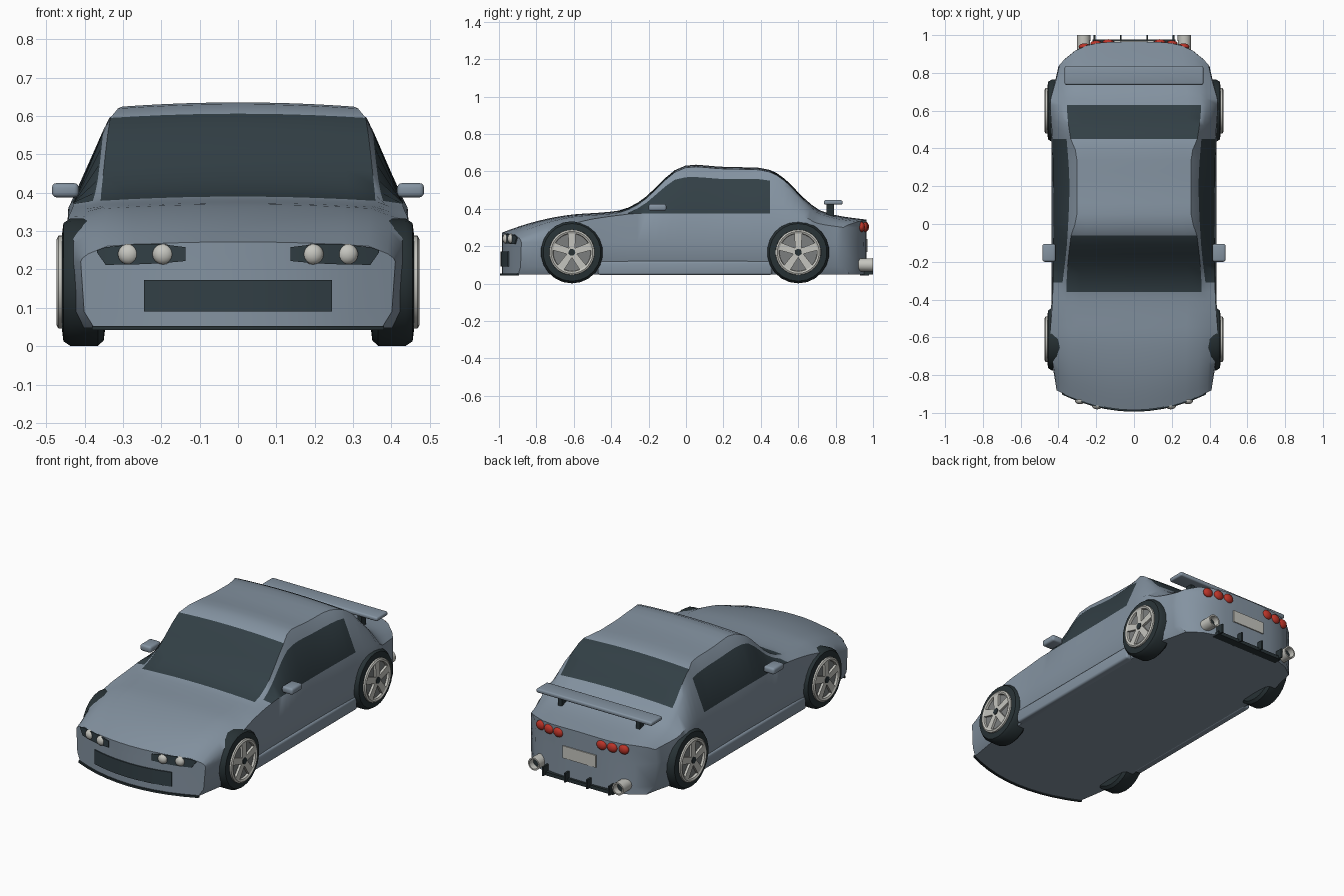
import bpy, bmesh, math
from mathutils import Matrix, Vector

if "Cube" in bpy.data.objects:
    bpy.data.objects.remove(bpy.data.objects["Cube"])


def material(name, rgb):
    m = bpy.data.materials.new(name)
    m.diffuse_color = (*rgb, 1)
    m.use_nodes = True
    m.node_tree.nodes["Principled BSDF"].inputs["Base Color"].default_value = m.diffuse_color
    return m


PAINT = material("blue_grey_paint", (0.23, 0.29, 0.355))
GLASS = material("dark_glass", (0.032, 0.05, 0.06))
RUBBER = material("black_rubber", (0.021, 0.032, 0.036))
SILVER = material("light_silver", (0.56, 0.56, 0.52))
RECESS = material("wheel_recess", (0.2, 0.21, 0.21))
RED = material("red_lamp", (0.5, 0.035, 0.022))


def finish(name, bm, mats, angle=35):
    bmesh.ops.recalc_face_normals(bm, faces=bm.faces)
    me = bpy.data.meshes.new(name)
    bm.to_mesh(me)
    bm.free()
    ob = bpy.data.objects.new(name, me)
    bpy.context.collection.objects.link(ob)
    for m in mats:
        me.materials.append(m)
    bpy.context.view_layer.objects.active = ob
    ob.select_set(True)
    bpy.ops.object.shade_smooth_by_angle(angle=math.radians(angle))
    ob.select_set(False)
    return ob


def curve(keys, y):
    """Smooth, non-overshooting interpolation of (y, value) keys."""
    n = len(keys)
    if y <= keys[0][0]:
        return keys[0][1]
    if y >= keys[-1][0]:
        return keys[-1][1]
    s = [(keys[i + 1][1] - keys[i][1]) / (keys[i + 1][0] - keys[i][0]) for i in range(n - 1)]
    t = [s[0]] + [0 if a * b <= 0 else 2 * a * b / (a + b) for a, b in zip(s, s[1:])] + [s[-1]]
    i = max(k for k in range(n - 1) if keys[k][0] <= y)
    h = keys[i + 1][0] - keys[i][0]
    u = (y - keys[i][0]) / h
    return (keys[i][1] * (1 + 2 * u) * (1 - u) ** 2 + keys[i + 1][1] * u * u * (3 - 2 * u)
            + h * t[i] * u * (1 - u) ** 2 + h * t[i + 1] * u * u * (u - 1))


def bend(x, y):
    """Sweep the nose and tail back towards the corners."""
    front = min(1, max(0, (-0.5 - y) / 0.48))
    rear = min(1, max(0, (y - 0.65) / 0.315))
    return y + 0.105 * (x / 0.41) ** 2 * front - 0.13 * (abs(x) / 0.4) ** 4 * rear


# Body curves along the length
ROOF = [(-.985, .272), (-.95, .285), (-.9, .303), (-.8, .333), (-.7, .355), (-.6, .37), (-.45, .38),
        (-.36, .39), (-.25, .437), (-.15, .525), (-.06, .606), (.03, .636), (.2, .624), (.38, .62),
        (.45, .607), (.53, .558), (.63, .458), (.72, .39), (.83, .36), (.965, .342)]
DROP = [(-.985, .02), (-.6, .02), (-.36, .015), (-.06, .04), (.03, .055), (.4, .05), (.63, .02), (.965, .016)]
BELT_X = [(-.985, .405), (-.75, .435), (-.6, .443), (-.36, .43), (.1, .427), (.45, .432), (.63, .443), (.965, .395)]
BELT_Z = [(-.985, .23), (-.9, .25), (-.75, .295), (-.6, .328), (-.36, .365), (-.25, .375), (.45, .375),
          (.63, .355), (.75, .325), (.965, .30)]
UPPER_X = [(-.985, .39), (-.45, .40), (-.36, .385), (-.06, .352), (.2, .342), (.45, .357), (.63, .385), (.965, .37)]
EDGE_X = [(-.985, .34), (-.5, .35), (-.36, .358), (-.06, .333), (.04, .302), (.36, .302), (.45, .335),
          (.63, .355), (.965, .31)]
FR = [0, .2, .4, .6, .8, 1]


def section(y):
    bx, bz, ex = curve(BELT_X, y), curve(BELT_Z, y), curve(EDGE_X, y)
    zt = curve(ROOF, y)
    ze = zt - 0.011
    pts = [((bx - .03) * f, .048) for f in FR]
    pts += [(bx - .004, .09), (bx + .005, .22), (bx, bz), (curve(UPPER_X, y), max(bz + .005, ze - curve(DROP, y)))]
    return pts + [(ex * f, ze + (zt - ze) * (1 - f * f)) for f in reversed(FR)]


# Body shell with windows set by position
stations = [-.985]
for end, n in ((-.36, 13), (-.06, 6), (.45, 9), (.63, 5), (.965, 8)):
    a = stations[-1]
    stations += [a + (end - a) * (i + 1) / n for i in range(n)]
bm = bmesh.new()
rings = []
for y in stations:
    half = section(y)
    full = half + [(-x, z) for x, z in reversed(half[1:-1])]
    rings.append([bm.verts.new((x, y, z)) for x, z in full])
for i in range(len(stations) - 1):
    mid = (stations[i] + stations[i + 1]) / 2
    for j in range(30):
        k = (j + 1) % 30
        f = bm.faces.new((rings[i][j], rings[i][k], rings[i + 1][k], rings[i + 1][j]))
        strip = j if j < 15 else 29 - j
        side = strip == 8 and -.31 < mid < .45
        screens = strip >= 10 and (-.36 < mid < -.06 or .45 < mid < .63)
        f.material_index = int(side or screens)
# Nose and tail panels
for y in (stations[0], stations[-1]):
    p = section(y)
    rows = []
    for k in range(5, 11):
        rows.append([bm.verts.new((p[k][0] * f, y, p[k][1] if k < 10 else p[15][1] - .011 * f * f))
                     for f in [-g for g in reversed(FR[1:])] + FR])
    for a, b in zip(rows, rows[1:]):
        for c in range(10):
            bm.faces.new((a[c], a[c + 1], b[c + 1], b[c]))
bmesh.ops.remove_doubles(bm, verts=bm.verts, dist=1e-4)
for v in bm.verts:
    v.co.y = bend(v.co.x, v.co.y)
finish("body", bm, [PAINT, GLASS], 40)


def box(name, mat, x, y, z, bevel=0.0):
    bm = bmesh.new()
    bmesh.ops.create_cube(bm, size=1)
    for v in bm.verts:
        v.co = [r[0] + (c + .5) * (r[1] - r[0]) for r, c in zip((x, y, z), v.co)]
    if bevel:
        bmesh.ops.bevel(bm, geom=bm.edges[:], offset=bevel, segments=3, profile=.5, affect='EDGES')
    return finish(name, bm, [mat])


def both(x0, x1):
    return ((s, (s * x0, s * x1) if s > 0 else (-x1, -x0)) for s in (1, -1))


def lathe(name, mat, profile, axis, centre, n=24, closed=True):
    """Spin (distance along axis, radius) points about the axis."""
    d = Vector(axis)
    rot = Vector((0, 0, 1)).rotation_difference(d).to_matrix()
    bm = bmesh.new()
    ring = [[bm.verts.new(Vector(centre) + rot @ Vector((r * math.cos(t), r * math.sin(t), h)))
             for t in (2 * math.pi * i / n for i in range(n))] for h, r in profile]
    for a, b in list(zip(ring, ring[1:])) + ([(ring[-1], ring[0])] if closed else []):
        for i in range(n):
            bm.faces.new((a[i], a[(i + 1) % n], b[(i + 1) % n], b[i]))
    if not closed:
        bm.faces.new(ring[0])
        bm.faces.new(ring[-1])
    return finish(name, bm, [mat])


def ellipsoid(name, mat, centre, size):
    bm = bmesh.new()
    bmesh.ops.create_uvsphere(bm, u_segments=16, v_segments=10, radius=1,
                              matrix=Matrix.Translation(centre) @ Matrix.Diagonal((*size, 1)))
    finish(name, bm, [mat], 60)


def plate(name, mat, y, columns, lift=.006):
    """Thin panel that follows the bend; columns are (x, z_low, z_high)."""
    bm = bmesh.new()
    s = -1 if y < 0 else 1
    cols = [[bm.verts.new((x, bend(x, y) + s * d, z)) for d, z in
             ((-.003, a), (lift, a), (lift, b), (-.003, b))] for x, a, b in columns]
    for p, q in zip(cols, cols[1:]):
        for i in range(4):
            bm.faces.new((p[i], p[(i + 1) % 4], q[(i + 1) % 4], q[i]))
    bm.faces.new(cols[0])
    bm.faces.new(cols[-1])
    finish(name, bm, [mat])


# Nose: grille, lip, headlights
plate("grille", GLASS, -.985, [(-.245 + .049 * i, .09, .172) for i in range(11)])
plate("front_lip", RUBBER, -.985, [(-.38 + .076 * i, .042, .053) for i in range(11)], .009)
for s in (1, -1):
    plate("headlight_housing", GLASS, -.985,
          [(s * x, a, b) for x, a, b in ((.137, .222, .258), (.2, .216, .266), (.27, .213, .266),
                                         (.345, .212, .258), (.368, .245, .25))])
    for x in (.195, .285):
        ellipsoid("headlamp", SILVER, (s * x, bend(x, -.985), .24), (.028, .02, .027))

# Wheels
for s in (1, -1):
    for y in (-.61, .6):
        c = (0, y, .167)
        ax = (s, 0, 0)
        lathe("tyre", RUBBER, [(.345, .11), (.35, .152), (.365, .166), (.437, .166), (.455, .154),
                               (.459, .122), (.45, .113)], ax, c, 22)
        lathe("rim", SILVER, [(.448, .122), (.468, .121), (.473, .112), (.468, .102), (.448, .099)], ax, c, 30)
        lathe("wheel_recess", RECESS, [(.44, .112), (.455, .112)], ax, c, 24, False)
        lathe("hub", RUBBER, [(.45, .02), (.472, .018)], ax, c, 12, False)
        bm = bmesh.new()
        for k in range(5):
            t = 2 * math.pi * k / 5 + math.pi / 2
            u, w = Vector((0, math.cos(t), math.sin(t))), Vector((0, -math.sin(t), math.cos(t)))
            q = [[bm.verts.new(Vector(c) + Vector((s * x, 0, 0)) + u * r + w * d)
                  for r, d in ((.012, -.016), (.106, -.021), (.106, .021), (.012, .016))] for x in (.453, .468)]
            bm.faces.new(q[0])
            bm.faces.new(q[1])
            for i in range(4):
                bm.faces.new((q[0][i], q[0][(i + 1) % 4], q[1][(i + 1) % 4], q[1][i]))
        finish("spokes", bm, [SILVER])

# Sides: skirts and mirrors
for s, xr in both(.39, .437):
    box("side_skirt", PAINT, xr, (-.47, .46), (.046, .12), .012)
for s, xr in both(.415, .485):
    box("mirror", PAINT, xr, (-.2, -.105), (.388, .425), .012)

# Tail: wing, lamps, plate, exhausts, diffuser
box("rear_wing", PAINT, (-.367, .367), (.737, .837), (.422, .446), .009)
for s, xr in both(.235, .26):
    box("wing_support", RUBBER, xr, (.75, .79), (.355, .425))
for s in (1, -1):
    for x in (.137, .2, .262):
        ellipsoid("tail_lamp", RED, (s * x, bend(x, .962), .303), (.031, .018, .027))
    lathe("exhaust", SILVER, [(.9, .034), (1.0, .036), (1.0, .028), (.9, .026)], (0, 1, 0), (s * .267, 0, .1), 18)
    lathe("exhaust_inside", RUBBER, [(.9, .029), (.965, .029)], (0, 1, 0), (s * .267, 0, .1), 18, False)
    for x in (.07, .21):
        box("diffuser_fin", RUBBER, (s * x - .005, s * x + .005), (.92, 1.0), (.048, .1))
plate("number_panel", SILVER, .965, [(-.105, .168, .238), (0, .168, .238), (.105, .168, .238)])
box("diffuser_bar", RUBBER, (-.22, .22), (.93, .978), (.044, .064))
